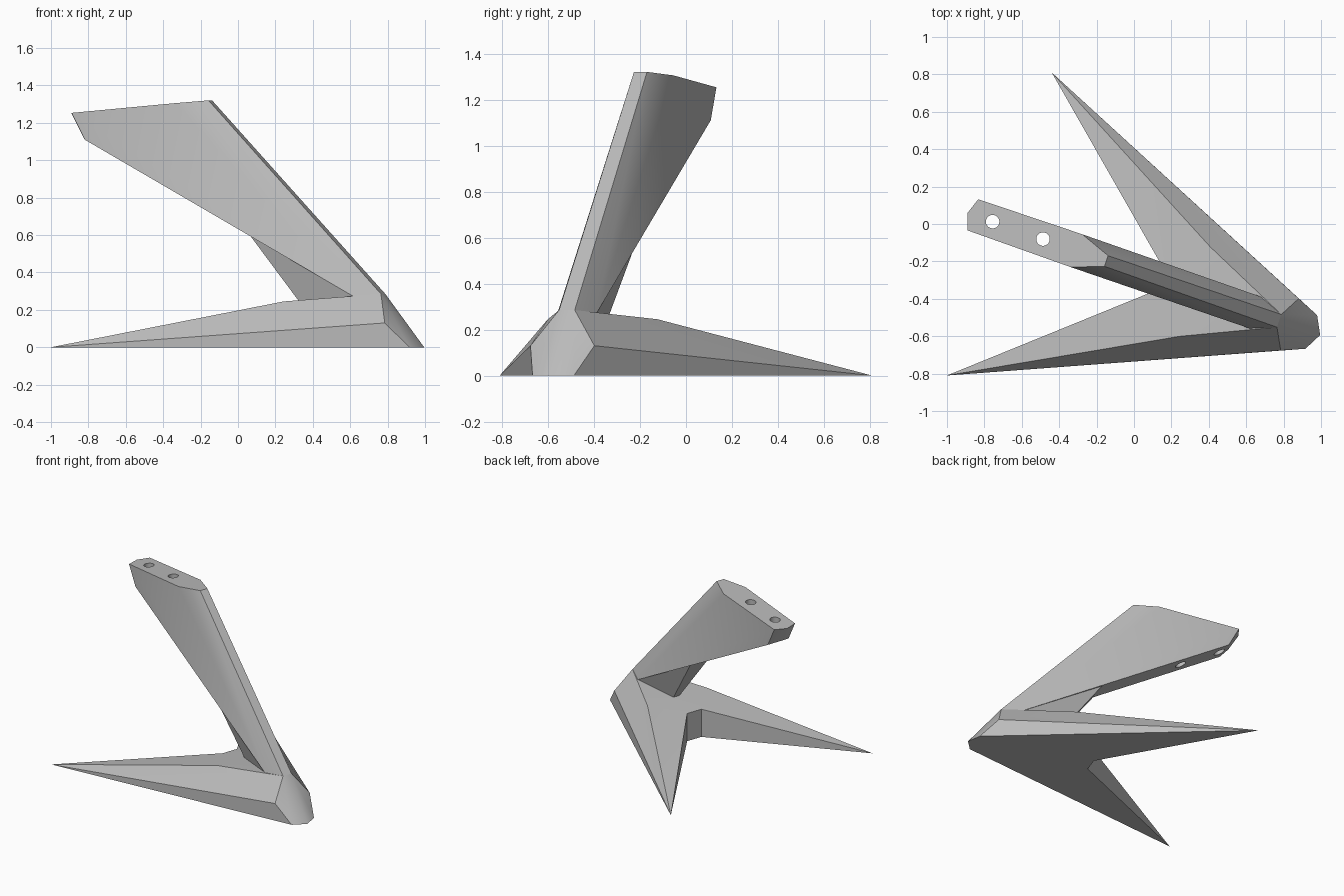
import bpy, bmesh, math
from mathutils import Matrix, Vector

cube = bpy.data.objects.get("Cube")
if cube:
    bpy.data.objects.remove(cube, do_unlink=True)

grey = bpy.data.materials.new("plain_grey")
grey.use_nodes = True
grey.diffuse_color = (0.5, 0.5, 0.5, 1)
grey.node_tree.nodes["Principled BSDF"].inputs["Base Color"].default_value = (0.5, 0.5, 0.5, 1)

# Symmetry axis of the stand: u runs towards the nose, v across
AXIS = Matrix.Translation((-0.72, 0, 0)) @ Matrix.Rotation(math.atan2(-0.327, 0.945), 4, 'Z')


def make_object(name, bm):
    bmesh.ops.recalc_face_normals(bm, faces=bm.faces)
    bm.transform(AXIS)
    mesh = bpy.data.meshes.new(name)
    bm.to_mesh(mesh)
    bm.free()
    mesh.materials.append(grey)
    ob = bpy.data.objects.new(name, mesh)
    bpy.context.collection.objects.link(ob)
    return ob


def smooth(ob):
    bpy.ops.object.select_all(action='DESELECT')
    ob.select_set(True)
    bpy.context.view_layer.objects.active = ob
    bpy.ops.object.shade_smooth_by_angle(angle=math.radians(30))


def mirrored_hull(name, half):
    """Convex solid from points on one side, mirrored across the axis."""
    bm = bmesh.new()
    for u, v, z in half:
        bm.verts.new((u, v, z))
        if v:
            bm.verts.new((u, -v, z))
    bmesh.ops.convex_hull(bm, input=bm.verts)
    bmesh.ops.dissolve_limit(bm, angle_limit=math.radians(1), verts=bm.verts, edges=bm.edges)
    return make_object(name, bm)


# V-shaped base: named corners of one half, lower case is the mirrored half
corners = {
    "T": (0, 0.857, 0),            # leg tip
    "R": (1.108, 0.252, 0.245),    # ridge
    "P": (1.583, 0.036, 0.285),    # peak
    "Q": (1.643, 0.147, 0.13),     # cheek
    "B": (1.765, 0.095, 0),        # nose side
    "N": (0.909, 0.06, 0.21),      # notch top
    "M": (0.909, 0.06, 0),         # notch bottom
}
bm = bmesh.new()
vert = {"C": bm.verts.new((1.815, 0, 0))}
for key, (u, v, z) in corners.items():
    vert[key] = bm.verts.new((u, v, z))
    vert[key.lower()] = bm.verts.new((u, -v, z))
for face in ("TQR", "RQP", "TBQ", "PQB", "PBC", "TRN", "TNM", "TMB", "MCB"):
    bm.faces.new([vert[k] for k in face])
    bm.faces.new([vert[k if k == "C" else k.lower()] for k in reversed(face)])
for face in ("PCp", "RPpr", "RrnN", "NnmM", "MmC"):
    bm.faces.new([vert[k] for k in face])
base = make_object("v_base", bm)
smooth(base)

# Leaning arm with a sloped top plate
arm = mirrored_hull("leaning_arm", [
    (-0.18, 0, 1.25), (-0.15, 0.088, 1.253), (0.437, 0.093, 1.305), (0.605, 0.03, 1.32),
    (-0.105, 0, 1.127), (-0.075, 0.088, 1.11), (1.45, 0.09, 0.27), (1.583, 0.036, 0.285),
])

# Two screw holes through the arm
for i, u in enumerate((-0.038, 0.247)):
    bm = bmesh.new()
    bmesh.ops.create_cone(bm, cap_ends=True, segments=32, radius1=0.036, radius2=0.036,
                          depth=1.2, matrix=Matrix.Translation((u, 0, 1.2)))
    cutter = make_object(f"hole_cutter_{i + 1}", bm)
    cutter.hide_render = True
    mod = arm.modifiers.new("hole", 'BOOLEAN')
    mod.operation = 'DIFFERENCE'
    mod.solver = 'EXACT'
    mod.object = cutter
    bpy.context.view_layer.objects.active = arm
    bpy.ops.object.modifier_apply(modifier=mod.name)
    bpy.data.objects.remove(cutter, do_unlink=True)
smooth(arm)

# Web that braces the arm's underside against the base
mirrored_hull("support_web", [
    (0.85, 0.075, 0.605), (1.12, 0.025, 0.24), (1.45, 0.088, 0.27),
])
